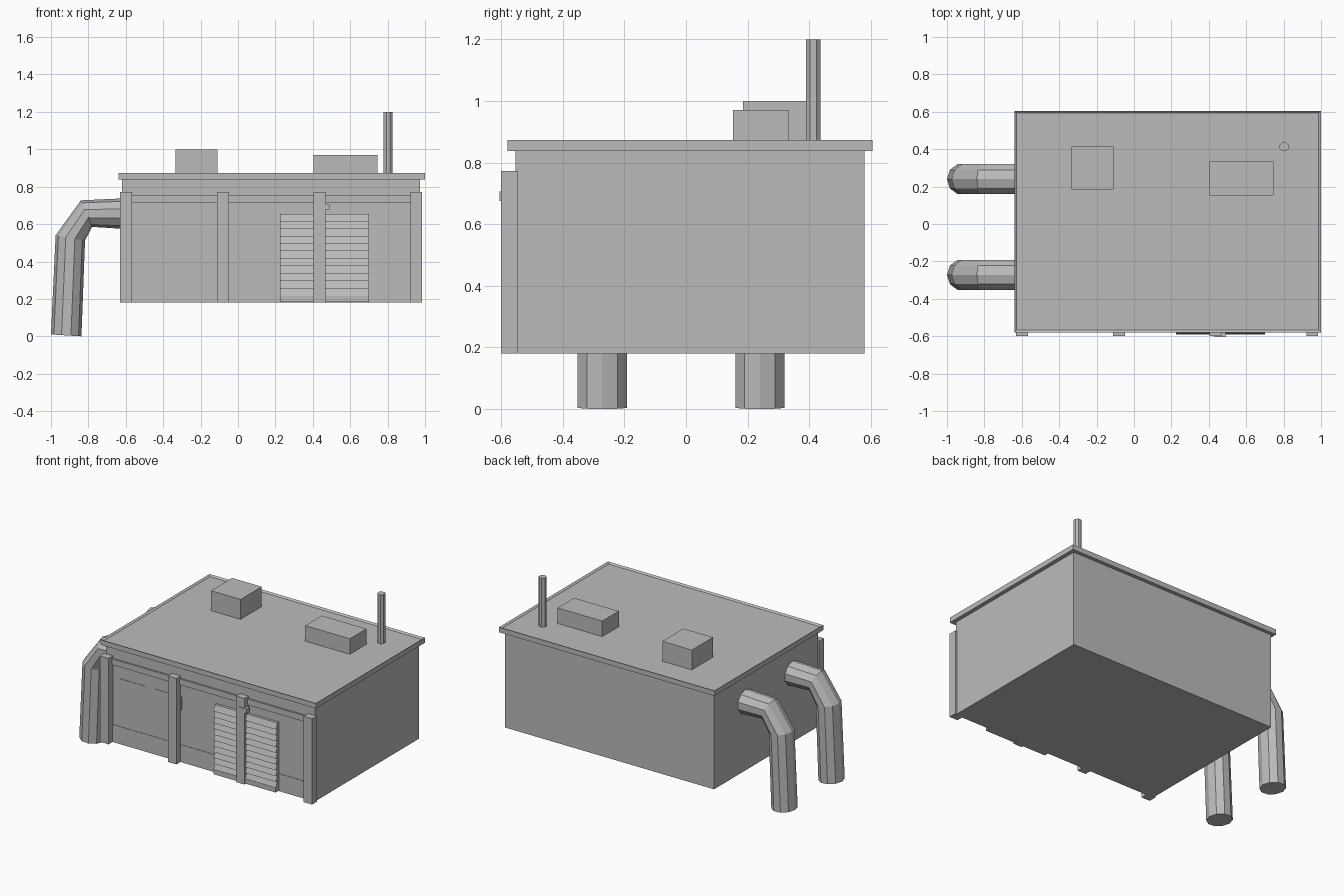
import bpy, bmesh, math
from mathutils import Vector

if "Cube" in bpy.data.objects:
    bpy.data.objects.remove(bpy.data.objects["Cube"], do_unlink=True)

grey = bpy.data.materials.new("concrete_grey")
grey.use_nodes = True
grey.diffuse_color = (0.5, 0.5, 0.5, 1)
grey.node_tree.nodes["Principled BSDF"].inputs["Base Color"].default_value = (0.5, 0.5, 0.5, 1)


def finish(name, bm):
    bmesh.ops.recalc_face_normals(bm, faces=bm.faces)
    mesh = bpy.data.meshes.new(name)
    bm.to_mesh(mesh)
    bm.free()
    mesh.materials.append(grey)
    obj = bpy.data.objects.new(name, mesh)
    bpy.context.collection.objects.link(obj)
    return obj


def box_mesh(x, y, z):
    bm = bmesh.new()
    bmesh.ops.create_cube(bm, size=1)
    for v in bm.verts:
        v.co = [(lo + hi) / 2 + c * (hi - lo) for c, (lo, hi) in zip(v.co, (x, y, z))]
    return bm


def box(name, x, y, z):
    return finish(name, box_mesh(x, y, z))


def loft(name, rings):
    """Skin a list of equal rings and cap both ends."""
    bm = bmesh.new()
    loops = [[bm.verts.new(p) for p in ring] for ring in rings]
    n = len(loops[0])
    for a, b in zip(loops, loops[1:]):
        for i in range(n):
            j = (i + 1) % n
            bm.faces.new((a[i], a[j], b[j], b[i]))
    bm.faces.new(loops[0])
    bm.faces.new(loops[-1])
    return finish(name, bm)


# Main building and its overhanging roof with a shallow recessed deck
WALL = -0.553
box("building_body", (-0.62, 0.973), (WALL, 0.58), (0.18, 0.845))
bm = box_mesh((-0.64, 1.0), (-0.58, 0.605), (0.838, 0.873))
top = max(bm.faces, key=lambda f: f.calc_center_median().z)
bmesh.ops.inset_region(bm, faces=[top], thickness=0.018)
for v in top.verts:
    v.co.z -= 0.01
finish("roof_slab", bm)

# Rooftop units and flue
box("roof_unit_tall", (-0.335, -0.11), (0.185, 0.415), (0.855, 1.0))
box("roof_unit_low", (0.405, 0.745), (0.153, 0.333), (0.855, 0.97))
loft("flue", [[(0.803 + 0.026 * math.cos(a), 0.413 + 0.026 * math.sin(a), z)
               for a in (math.tau * (i + 0.5) / 8 for i in range(8))]
              for z in (0.855, 1.2)])

# Front pillars
for i in range(4):
    cx = -0.598 + i * 0.517
    box(f"front_pillar_{i + 1}", (cx - 0.032, cx + 0.032), (-0.6, -0.545), (0.18, 0.772))

# Wall trim: upper beam, low skirting and two small wall panels
box("upper_beam", (-0.58, 0.93), (WALL - 0.012, WALL), (0.715, 0.756))
box("wall_skirting", (-0.58, 0.93), (WALL - 0.003, WALL), (0.18, 0.3))
for i, x in enumerate((-0.52, -0.24)):
    box(f"wall_panel_{i + 1}", (x, x + 0.2), (WALL - 0.003, WALL), (0.54, 0.63))

# Louvred shutter: sawtooth profile stretched across the bay
slats, low, high = 11, 0.215, 0.655
step = (high - low) / slats
profile = [(WALL + 0.01, low)]
for i in range(slats):
    profile += [(-0.588, low + i * step), (-0.572, low + (i + 1) * step)]
profile.append((WALL + 0.01, high))
loft("louvre_shutter", [[(x, y, z) for y, z in profile] for x in (0.225, 0.7)])
box("shutter_sill", (0.225, 0.7), (-0.59, WALL + 0.01), (0.183, 0.216))

# Small lamp on the third pillar
box("pillar_lamp", (0.43, 0.488), (-0.605, -0.57), (0.675, 0.706))

# Bent ducts: each ring is given by its outer and inner edge in the xz plane
duct_rings = [((-0.6, 0.738), (-0.6, 0.574)),
              ((-0.84, 0.727), (-0.78, 0.585)),
              ((-0.975, 0.54), (-0.818, 0.512)),
              ((-1.0, 0.01), (-0.837, 0.0))]
for side, cy in (("front", -0.272), ("back", 0.24)):
    rings = []
    for outer, inner in duct_rings:
        o = Vector((outer[0], cy, outer[1]))
        n = Vector((inner[0], cy, inner[1]))
        centre, arm = (o + n) / 2, (o - n) / 2
        rings.append([centre + arm * math.cos(a) + Vector((0, 0.084, 0)) * math.sin(a)
                      for a in (math.tau * i / 10 for i in range(10))])
    loft(f"{side}_duct", rings)
